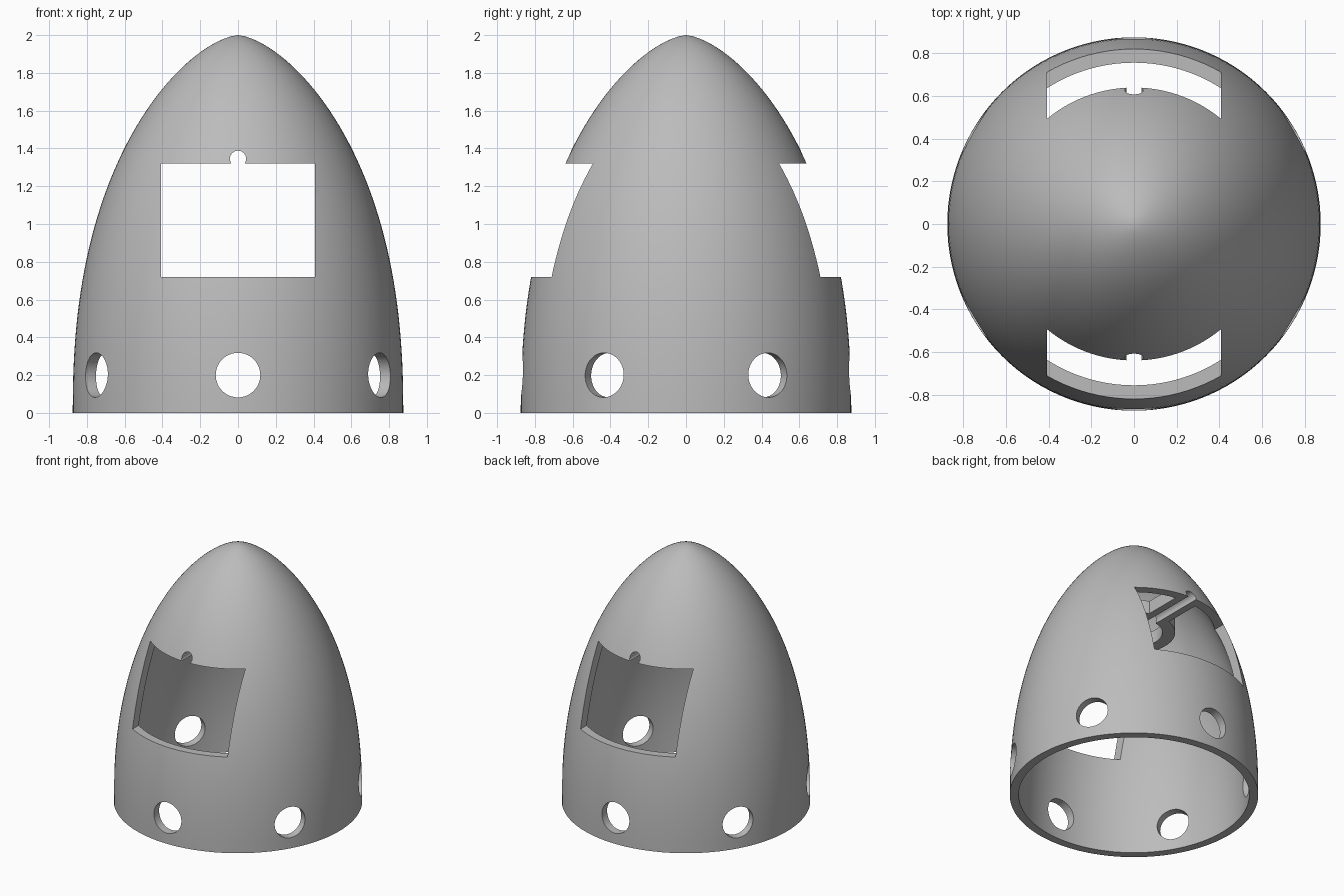
import bpy, bmesh
from math import radians, pi
from mathutils import Matrix

if "Cube" in bpy.data.objects:
    bpy.data.objects.remove(bpy.data.objects["Cube"])

HEIGHT, RADIUS, WALL = 2.0, 0.875, 0.063
WINDOW_TOP, WINDOW_BOTTOM = 1.32, 0.72

grey = bpy.data.materials.new("plain grey")
grey.use_nodes = True
colour = (0.5, 0.5, 0.5, 1)
grey.diffuse_color = colour
grey.node_tree.nodes["Principled BSDF"].inputs["Base Color"].default_value = colour


def make(name, bm):
    bmesh.ops.recalc_face_normals(bm, faces=bm.faces)
    mesh = bpy.data.meshes.new(name)
    bm.to_mesh(mesh)
    bm.free()
    mesh.materials.append(grey)
    obj = bpy.data.objects.new(name, mesh)
    bpy.context.collection.objects.link(obj)
    return obj


def revolve(name, profile, closed_ring=False, steps=120):
    bm = bmesh.new()
    verts = [bm.verts.new((r, 0, z)) for r, z in profile]
    edges = [bm.edges.new(pair) for pair in zip(verts, verts[1:])]
    if closed_ring:
        edges.append(bm.edges.new((verts[-1], verts[0])))
    bmesh.ops.spin(bm, geom=verts + edges, cent=(0, 0, 0), axis=(0, 0, 1),
                   angle=2 * pi, steps=steps, use_merge=True)
    bmesh.ops.remove_doubles(bm, verts=bm.verts, dist=0.0001)
    return make(name, bm)


def box(name, size, centre):
    bm = bmesh.new()
    bmesh.ops.create_cube(bm, size=1, matrix=Matrix.Translation(centre) @ Matrix.Diagonal((*size, 1)))
    return make(name, bm)


def bore(name, radius, z, turn):
    """Horizontal cylinder through the whole body."""
    bm = bmesh.new()
    place = (Matrix.Translation((0, 0, z)) @ Matrix.Rotation(turn, 4, "Z")
             @ Matrix.Rotation(pi / 2, 4, "X"))
    bmesh.ops.create_cone(bm, cap_ends=True, segments=48, radius1=radius,
                          radius2=radius, depth=3, matrix=place)
    return make(name, bm)


def combine(target, tools, operation):
    bpy.context.view_layer.objects.active = target
    for tool in tools:
        mod = target.modifiers.new("cut", "BOOLEAN")
        mod.operation, mod.solver, mod.object = operation, "EXACT", tool
        bpy.ops.object.modifier_apply(modifier=mod.name)


def discard(objects):
    for obj in objects:
        bpy.data.objects.remove(obj)


def cone_profile(radius, height, steps=44):
    # Steps bunch up toward the tip, where the curve is tightest
    points = []
    for i in range(steps + 1):
        t = 1 - (1 - i / steps) ** 1.5
        points.append((radius * (1 - t ** 2.3) ** 0.645, height * t))
    return points


# Hollow pointed dome: outside wall up, inside wall back down
outside = cone_profile(RADIUS, HEIGHT)
inside = cone_profile(RADIUS - WALL, HEIGHT - 0.08)
shell = revolve("dome_shell", outside + inside[::-1], closed_ring=True)

# Window through front and back, six round holes near the foot
window = box("window_cutter", (0.816, 3, WINDOW_TOP - WINDOW_BOTTOM),
             (0, 0, (WINDOW_TOP + WINDOW_BOTTOM) / 2))
rod_hole = bore("rod_cutter", 0.043, 1.345, 0)
foot_holes = [bore("foot_hole_cutter", 0.118, 0.2, radians(a)) for a in (0, 60, 120)]
combine(shell, [window, rod_hole] + foot_holes, "DIFFERENCE")

# Cross beam with a ring hub inside, grooved underneath
BEAM_HEIGHT = 0.1
beam_top = WINDOW_TOP + BEAM_HEIGHT
hub = revolve("hub_ring", [(0.2, WINDOW_TOP), (0.29, WINDOW_TOP),
                           (0.29, beam_top), (0.2, beam_top)], True, 64)
beams = []
for side in (-1, 1):
    beam = box("cross_beam", (0.18, 0.33, BEAM_HEIGHT),
               (0, side * 0.41, WINDOW_TOP + BEAM_HEIGHT / 2))
    beams.append(beam)
combine(hub, beams, "UNION")
combine(hub, [rod_hole], "DIFFERENCE")
hub.name = "cross_beam_and_hub"

discard([window, rod_hole] + foot_holes + beams)

# Smooth walls with crisp cut edges
bpy.ops.object.select_all(action="DESELECT")
for obj in (shell, hub):
    obj.select_set(True)
bpy.context.view_layer.objects.active = shell
bpy.ops.object.shade_smooth_by_angle(angle=radians(30))
